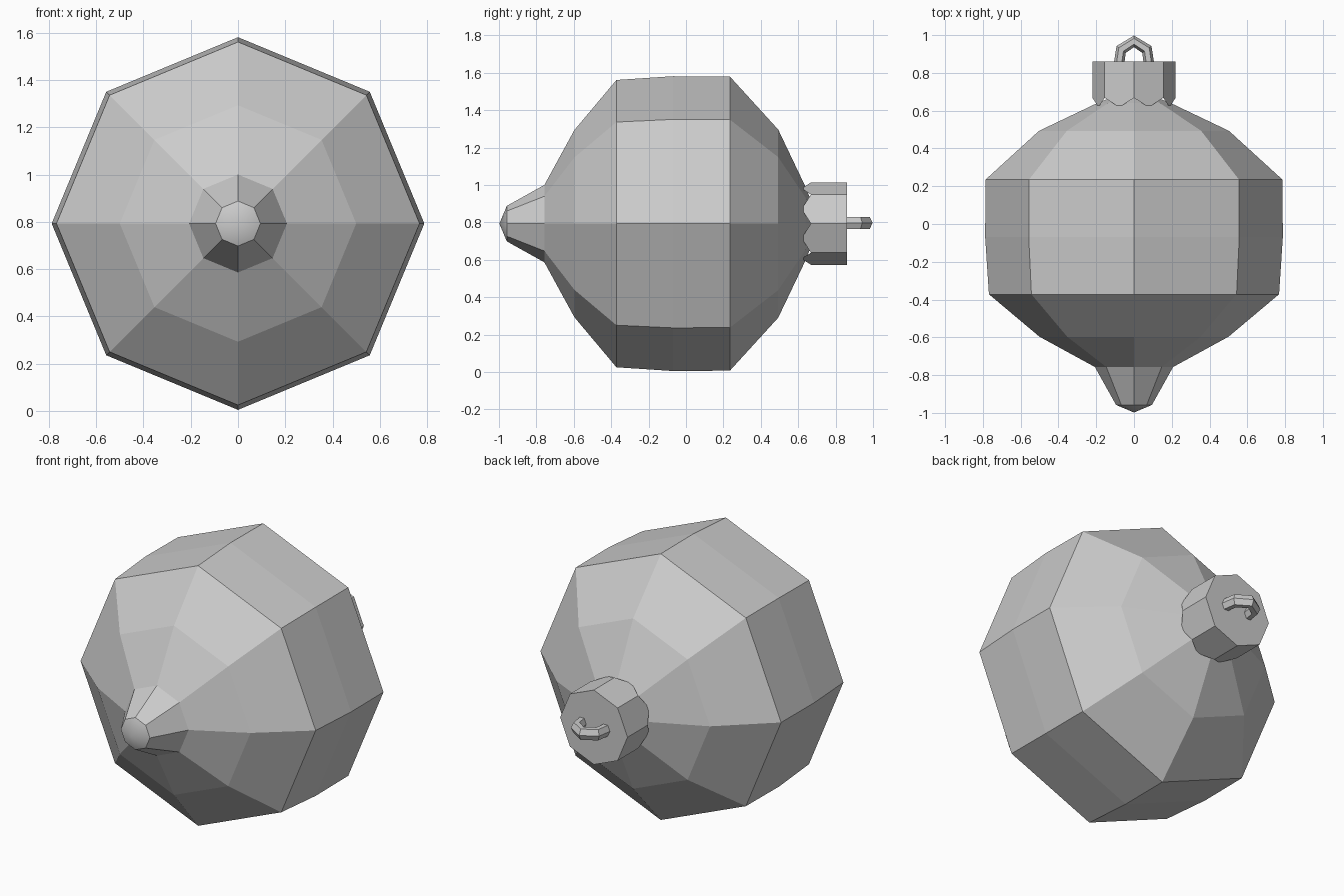
import bpy, bmesh
from math import sin, cos, pi, radians

if "Cube" in bpy.data.objects:
    bpy.data.objects.remove(bpy.data.objects["Cube"])

CZ = 0.793   # height of the ornament's axis
N = 8        # sides all round


def make(name, verts, faces):
    me = bpy.data.meshes.new(name)
    bm = bmesh.new()
    vs = [bm.verts.new(v) for v in verts]
    for f in faces:
        bm.faces.new([vs[i] for i in f])
    bmesh.ops.recalc_face_normals(bm, faces=bm.faces)
    bm.to_mesh(me)
    bm.free()
    ob = bpy.data.objects.new(name, me)
    bpy.context.collection.objects.link(ob)
    return ob


def around(r, y, k):
    a = 2 * pi * k / N
    return (r * cos(a), y, CZ + r * sin(a))


def bridge(rows, n):
    return [(i * n + j, i * n + (j + 1) % n, (i + 1) * n + (j + 1) % n, (i + 1) * n + j)
            for i in range(rows - 1) for j in range(n)]


def turned(name, profile, tip_y=None):
    verts = [around(r, y, k) for r, y in profile for k in range(N)]
    faces = bridge(len(profile), N)
    if tip_y is not None:
        verts.append((0, tip_y, CZ))
        faces += [(k, (k + 1) % N, len(verts) - 1) for k in range(N)]
    return make(name, verts, faces)


# Faceted bulb, flat shaded, its back end hidden in the cap
turned("bulb", [(0.207, -0.757), (0.50, -0.597), (0.768, -0.372), (0.788, -0.07),
                (0.786, 0.235), (0.503, 0.493), (0.195, 0.64), (0.12, 0.67)])

# Pointed finial, softly shaded at its end
finial = turned("finial", [(0.095, -0.958), (0.207, -0.757)], tip_y=-0.998)
bpy.context.view_layer.objects.active = finial
finial.select_set(True)
bpy.ops.object.shade_smooth_by_angle(angle=radians(37))

# Cap with a zigzag rim: notches at the corners, teeth at mid-side
R = 0.22
verts = [around(R, 0.86, k) for k in range(N)] + [around(R, 0.668, k) for k in range(N)]
verts += [around(R * cos(pi / N), 0.618, k + 0.5) for k in range(N)]
faces = [tuple(range(N))]
for k in range(N):
    n = (k + 1) % N
    faces += [(k, n, N + n, N + k), (N + k, N + n, 2 * N + k)]
make("cap", verts, faces)

# Hanging loop: six-sided bar swept along a bent path
path = [(-0.079, 0.85, -1, 0), (-0.068, 0.924, -0.87, 0.65), (0, 0.967, 0, 1.1),
        (0.068, 0.924, 0.87, 0.65), (0.079, 0.85, 1, 0)]
section = [(0.028 * cos(k * pi / 3), 0.037 * sin(k * pi / 3)) for k in range(6)]
verts = [(x + dx * u, y + dy * u, CZ + 0.004 + w) for x, y, dx, dy in path for u, w in section]
make("hanging_loop", verts, bridge(len(path), 6))
